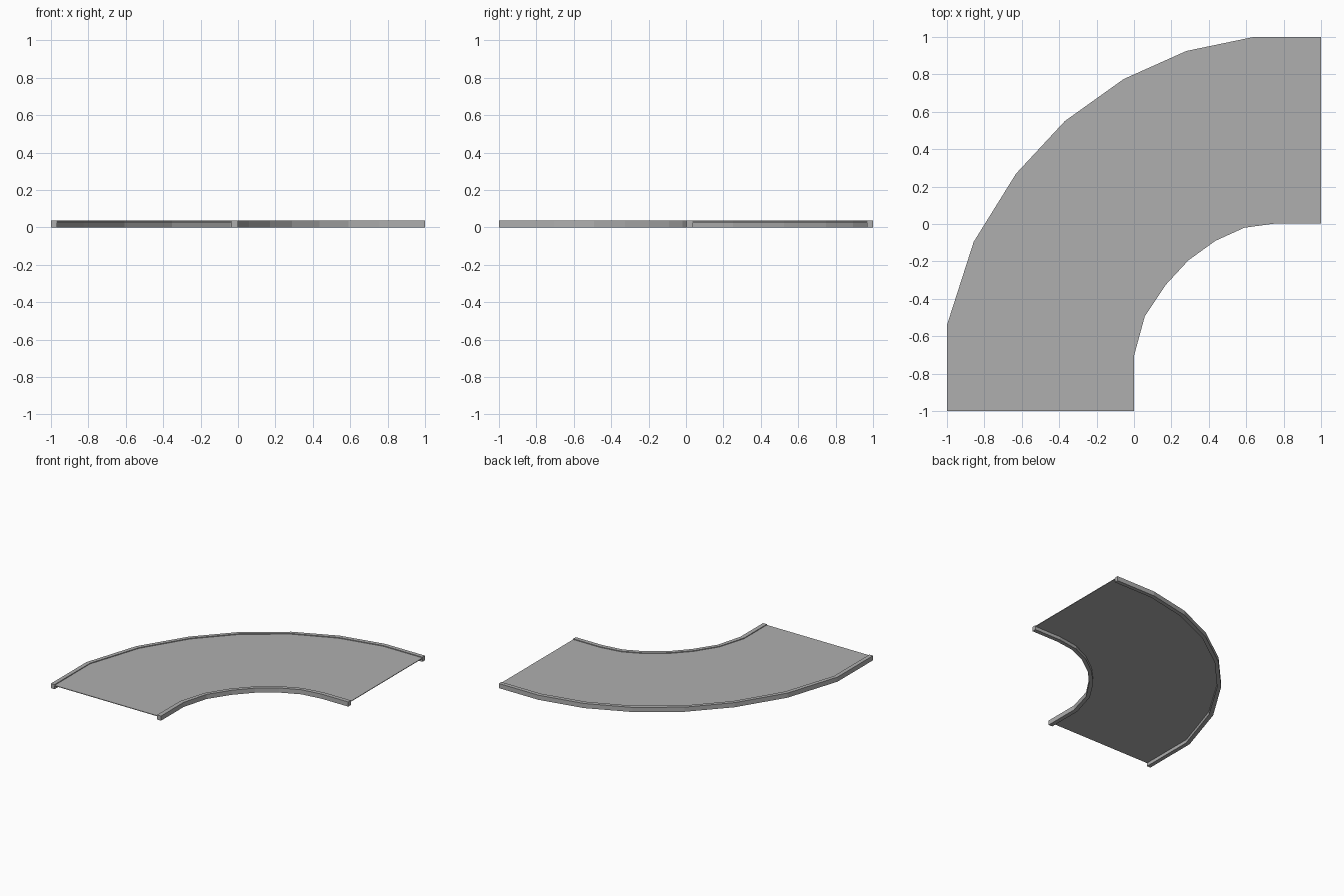
import bpy
import bmesh

if "Cube" in bpy.data.objects:
    bpy.data.objects.remove(bpy.data.objects["Cube"])

# Curve stations: each path runs from the front end to the right end
OUTER_OUT = [(-1, -1), (-1, -.54), (-.857, -.095), (-.63, .27), (-.37, .55),
             (-.055, .775), (.28, .925), (.64, 1), (1, 1)]
OUTER_IN = [(-.967, -1), (-.967, -.54), (-.825, -.105), (-.607, .25), (-.353, .525),
            (-.042, .748), (.287, .892), (.643, .967), (1, .967)]
INNER_OUT = [(-.035, -1), (-.035, -.705), (.03, -.483), (.145, -.305), (.272, -.172),
             (.42, -.063), (.58, .01), (.757, .037), (1, .037)]
INNER_IN = [(0, -1), (0, -.705), (.058, -.493), (.17, -.325), (.29, -.195),
            (.435, -.09), (.59, -.02), (.757, .003), (1, .003)]

grey = bpy.data.materials.new("mid_grey")
grey.diffuse_color = (0.43, 0.43, 0.43, 1)
grey.use_nodes = True
grey.node_tree.nodes["Principled BSDF"].inputs["Base Color"].default_value = grey.diffuse_color


def curved_strip(name, left, right, z0, z1):
    """Closed box-section strip swept between two plan paths."""
    bm = bmesh.new()
    rings = [[bm.verts.new((*p, z)) for p, z in ((a, z0), (b, z0), (b, z1), (a, z1))]
             for a, b in zip(left, right)]
    for r, s in zip(rings, rings[1:]):
        for i in range(4):
            j = (i + 1) % 4
            bm.faces.new((r[i], r[j], s[j], s[i]))
    bm.faces.new(rings[0])
    bm.faces.new(rings[-1])
    bmesh.ops.recalc_face_normals(bm, faces=bm.faces)
    mesh = bpy.data.meshes.new(name)
    bm.to_mesh(mesh)
    bm.free()
    mesh.materials.append(grey)
    obj = bpy.data.objects.new(name, mesh)
    bpy.context.collection.objects.link(obj)
    return obj


# Side rails, open at both ends of the bend
curved_strip("outer_rail", OUTER_OUT, OUTER_IN, 0, 0.038)
curved_strip("inner_rail", INNER_OUT, INNER_IN, 0, 0.038)

# Thin deck held between the rails, just below their tops
curved_strip("deck", OUTER_IN, INNER_OUT, 0.027, 0.032)
